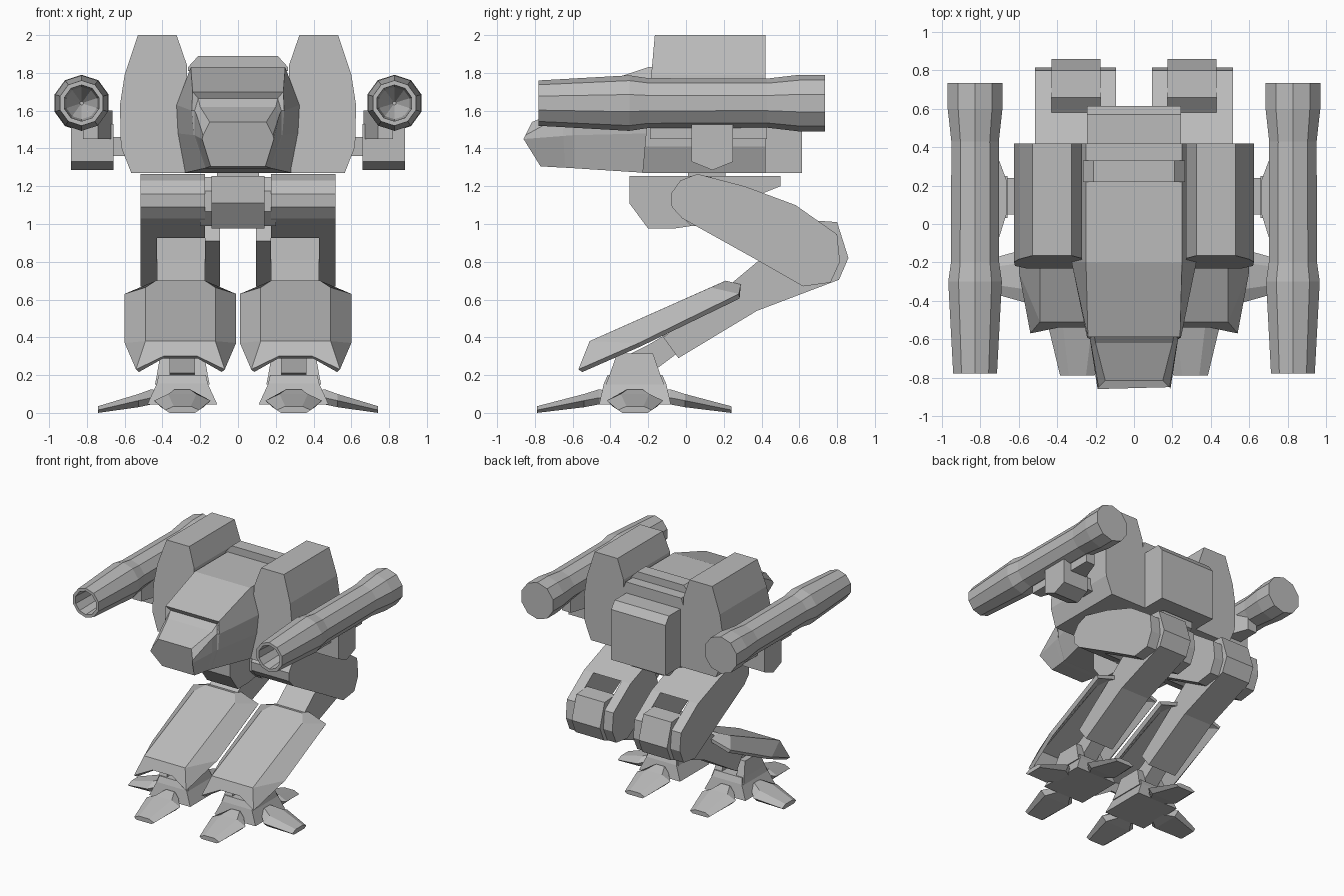
import bpy, bmesh, math
from mathutils import Vector

if "Cube" in bpy.data.objects:
    bpy.data.objects.remove(bpy.data.objects["Cube"])

grey = bpy.data.materials.new("plain_grey")
grey.diffuse_color = (0.5, 0.5, 0.5, 1)
grey.use_nodes = True
grey.node_tree.nodes["Principled BSDF"].inputs["Base Color"].default_value = grey.diffuse_color


def finish(name, bm, mirror, recalc=True):
    if recalc:
        bmesh.ops.recalc_face_normals(bm, faces=bm.faces)
    me = bpy.data.meshes.new(name)
    bm.to_mesh(me)
    bm.free()
    me.materials.append(grey)
    ob = bpy.data.objects.new(name, me)
    bpy.context.collection.objects.link(ob)
    if mirror:  # the other side across x = 0
        m = ob.modifiers.new("mirror", 'MIRROR')
        m.use_mirror_merge = False
    return ob


def loft(name, rings, mirror=True):
    """Skin a list of equal-length rings of points and cap both ends."""
    bm = bmesh.new()
    vs = [[bm.verts.new(p) for p in r] for r in rings]
    n = len(vs[0])
    for a, b in zip(vs, vs[1:]):
        for i in range(n):
            j = (i + 1) % n
            bm.faces.new((a[i], a[j], b[j], b[i]))
    bm.faces.new(vs[0])
    bm.faces.new(vs[-1])
    return finish(name, bm, mirror)


def side_prism(name, profile, x0, x1, mirror=True):
    """Extrude a (y, z) profile from x0 to x1."""
    return loft(name, [[(x, y, z) for y, z in profile] for x in (x0, x1)], mirror)


def rect(cx, cy, hx, hy, z):
    return [(cx - hx, cy - hy, z), (cx + hx, cy - hy, z),
            (cx + hx, cy + hy, z), (cx - hx, cy + hy, z)]


def sym(half):
    """Close a half ring of points across x = 0."""
    return half + [(-x, y, z) for x, y, z in reversed(half)]


# --- Hull with sloping brow and stepped nose
hull_sec = [(.25, 1.83), (.325, 1.63), (.32, 1.48), (.285, 1.27)]
loft("hull", [
    sym([(x, .42, z) for x, z in hull_sec]),
    sym([(x, -.2, z) for x, z in hull_sec]),
    sym([(.24, -.59, 1.70), (.245, -.59, 1.60), (.235, -.59, 1.47), (.175, -.59, 1.295)]),
    sym([(.21, -.57, 1.665), (.23, -.6, 1.60), (.23, -.6, 1.47), (.172, -.6, 1.296)]),
    sym([(.2, -.62, 1.62), (.22, -.65, 1.58), (.222, -.65, 1.466), (.165, -.64, 1.298)]),
    sym([(.15, -.815, 1.54), (.185, -.85, 1.47), (.19, -.86, 1.45), (.145, -.77, 1.305)]),
], False)

# --- Ridge bar on the roof
loft("roof_ridge", [rect(0, .275, .265, .055, 1.81), rect(0, .275, .265, .055, 1.83),
                    rect(0, .275, .21, .055, 1.89)], False)

# --- Backpack with chamfered top
side_prism("backpack", [(.4, 1.27), (.615, 1.27), (.615, 1.68), (.57, 1.74), (.4, 1.74)],
           -.245, .245, False)

# --- Shoulder pods with leaning fronts
pod = [(.325, 2), (.53, 2), (.6, 1.79), (.625, 1.63), (.62, 1.41), (.565, 1.27),
       (.28, 1.27), (.27, 1.84)]
loft("shoulder_pod", [[(x, .42, z) for x, z in pod],
                      [(x, -.165 - (2 - z) * .09, z) for x, z in pod]])

# --- Arms and gun mounts
side_prism("arm_axle", [(.05, 1.36), (.24, 1.36), (.24, 1.46), (.05, 1.46)], .58, .68)
side_prism("arm_block", [(.03, 1.53), (.03, 1.33), (.14, 1.285), (.25, 1.33), (.25, 1.53)],
           .66, .885)
mount = [(.82, .43), (.74, .43), (.665, .23), (.665, .05), (.74, -.19), (.82, -.19)]
loft("gun_mount", [[(x, y, z) for x, y in mount] for z in (1.45, 1.53, 1.6)])


# --- Ten-sided guns with hollow muzzles
def gun_ring(y, r):
    return [(.828 + r * math.sin(i * math.tau / 10), y, 1.64 + r * math.cos(i * math.tau / 10))
            for i in range(10)]


loft("gun", [gun_ring(y, r) for y, r in (
    (.735, .15), (.6, .15), (.43, .13), (-.2, .132), (-.3, .147),
    (-.78, .12), (-.78, .096), (-.55, .085), (-.4, .01))])

# --- Waist: swivel, pelvis and hip axle
loft("waist_swivel", [rect(0, .11, .11, .1, z) for z in (1.23, 1.29)], False)
side_prism("pelvis", [(-.3, 1.255), (.5, 1.255), (.5, 1.2), (.35, 1.14), (.1, 1.0),
                      (-.07, .975), (-.2, .975), (-.3, 1.11)], -.14, .14, False)
hip = [(.08 + .14 * math.cos((i + .5) * math.tau / 8), 1.12 + .14 * math.sin((i + .5) * math.tau / 8))
       for i in range(8)]
side_prism("hip_axle", hip, -.2, .2, False)

# --- Thighs: a core and two cheeks that hold the knee
hip_end = [(-.02, 1.03), (-.075, 1.09), (-.08, 1.16), (-.03, 1.23), (.06, 1.265),
           (.31, 1.2), (.58, 1.1)]
knee_end = [(.8, .945), (.815, .8), (.765, .69), (.62, .67), (.375, .81)]
side_prism("thigh_core", hip_end + [(.17, .925)], .175, .43)
side_prism("thigh_outer_cheek", hip_end + knee_end, .43, .515)
side_prism("thigh_inner_cheek", [(.2, .91), (.31, 1.2), (.58, 1.1)] + knee_end, .095, .175)

# --- Lower legs with knee block
side_prism("lower_leg", [(.6, .97), (.66, 1.02), (.8, 1.01), (.86, .82), (.81, .705),
                         (.375, .54), (-.04, .29), (-.12, .4), (.21, .66), (.39, .81)],
           .175, .43)

# --- Shin guards: folded plate, wide at the sides with a notched lower lip
CX = .305
bm = bmesh.new()
half = dict(T2=(.13, .29, .68), T=(.13, .21, .70), P1=(.185, .13, .664), P2=(.185, -.51, .38),
            E1=(.295, .28, .63), E2=(.295, -.25, .37), B=(.235, -.57, .23), N=(.09, -.54, .30))
L, R = ({k: bm.verts.new((CX + s * x, y, z)) for k, (x, y, z) in half.items()} for s in (-1, 1))
for ring in (("T", "P1", "P2"), ("P2", "B", "N"), ("T2", "T")):
    bm.faces.new([R[k] for k in ring] + [L[k] for k in reversed(ring)])
for S in (L, R):
    for ring in (("P1", "E1", "E2", "P2"), ("P2", "E2", "B"), ("T", "T2", "E1", "P1")):
        bm.faces.new([S[k] for k in ring])
bmesh.ops.recalc_face_normals(bm, faces=bm.faces)
bm.faces.ensure_lookup_table()
if bm.faces[0].normal.dot(Vector((0, -1, 1))) < 0:
    bmesh.ops.reverse_faces(bm, faces=bm.faces)
guard = finish("shin_guard", bm, False, False)
sol = guard.modifiers.new("thickness", 'SOLIDIFY')
sol.thickness, sol.offset = .03, -1
guard.modifiers.new("mirror", 'MIRROR').use_mirror_merge = False

# --- Ankles
FX, FY = .295, -.27
side_prism("ankle_strut", [(-.32, .3), (-.2, .36), (-.1, .42), (-.04, .32), (-.2, .2), (-.3, .21)],
           FX - .065, FX + .065)
for side, s in (("inner", -1), ("outer", 1)):
    loft("ankle_bracket_" + side, [rect(FX + s * .105, FY, .04, .155, .15),
                                   rect(FX + s * .1, FY, .035, .135, .2),
                                   rect(FX + s * .09, FY, .025, .095, .315)])

# --- Feet: flared body and three toes (front, back, outer)
loft("foot_body", [rect(FX, FY, .185, .19, .045), rect(FX, FY, .135, .165, .155),
                   rect(FX, FY, .125, .145, .2)])


def toe(name, direction, reach):
    d = Vector(direction)
    w = Vector((-d.y, d.x, 0))
    rings = []
    # distance, half width, bottom z, middle z, top z
    for dist, hw, zb, zm, zt in ((.14, .06, .05, .08, .115), (.19, .08, .045, .08, .125),
                                 (.27, .15, .03, .065, .1), (.52, .09, 0, .015, .035)):
        c = Vector((FX, FY, 0)) + d * dist * reach
        rings.append([c + w * u * hw + Vector((0, 0, z)) for u, z in (
            (-.75, zb), (.75, zb), (1, zm), (.5, zt), (-.5, zt), (-1, zm))])
    loft(name, rings)


toe("front_toe", (0, -1, 0), 1)
toe("back_toe", (0, 1, 0), .98)
toe("outer_toe", (1, 0, 0), .86)
